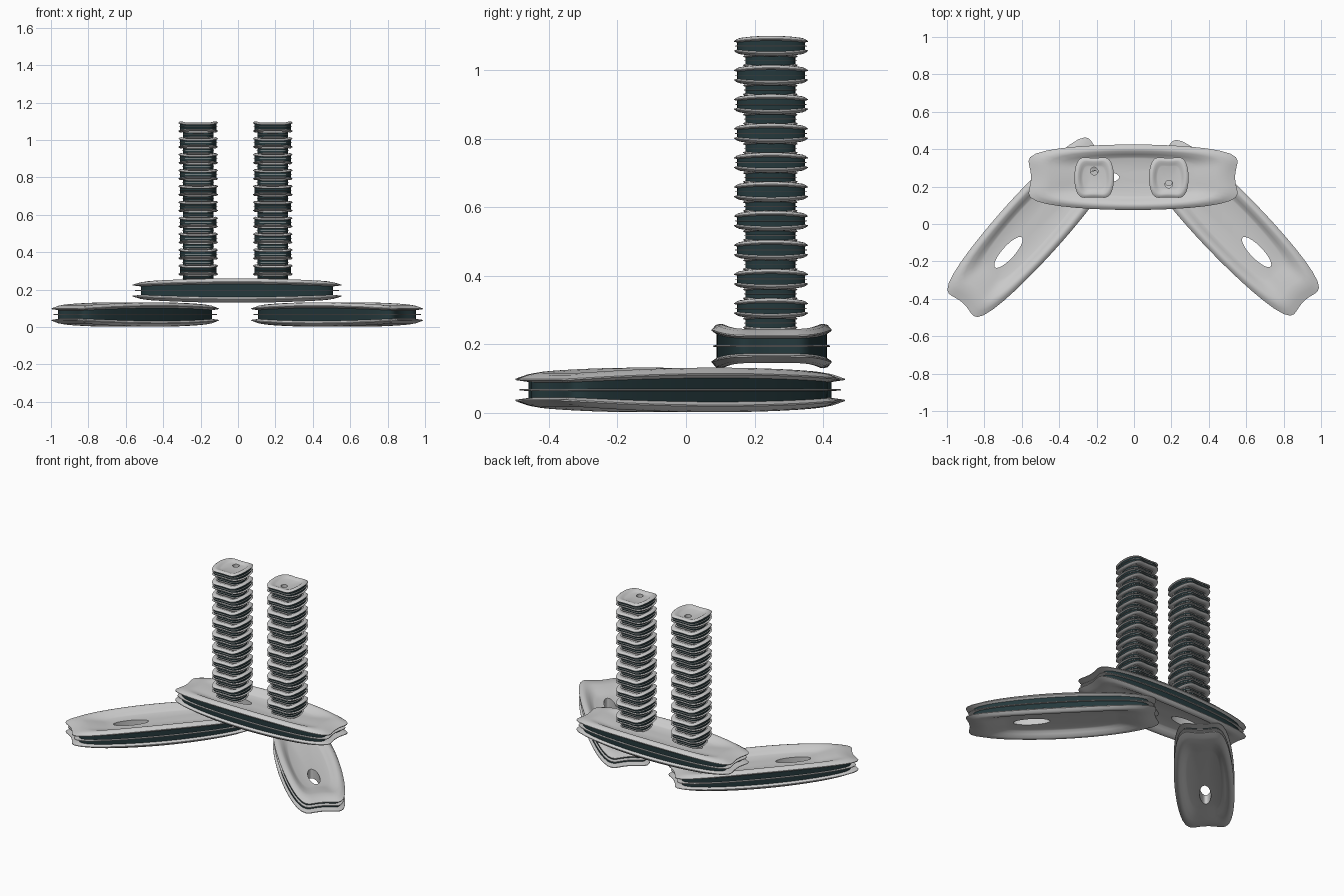
import bpy, math

if "Cube" in bpy.data.objects:
    bpy.data.objects.remove(bpy.data.objects["Cube"])

SEG = 64
dark = bpy.data.materials.new("dark_core")
dark.diffuse_color = (0.018, 0.04, 0.045, 1)
dark.use_nodes = True
dark.node_tree.nodes["Principled BSDF"].inputs["Base Color"].default_value = dark.diffuse_color


def outline(i):
    """Rounded rectangle with bulging long sides and slightly concave ends."""
    a = 2 * math.pi * i / SEG
    c, s = math.cos(a), math.sin(a)
    r = (abs(c) ** 6 + abs(s) ** 6) ** (-1 / 6)
    x, y = r * c, r * s
    return x * 1.05 * (1 - 0.08 * (1 - y * y)), y * (1 - 0.24 * x * x), x * x


def ring(scale, z_side, z_end, dims):
    """One loop of the loft; height blends from long sides to ends (saddle)."""
    pts = []
    for i in range(SEG):
        x, y, t = outline(i)
        if scale is None:                      # loop of the off-centre hole
            a = 2 * math.pi * i / SEG
            x, y, z = 0.32 + 0.19 * math.cos(a), 0.19 * math.sin(a), z_side
        else:
            x, y, z = x * scale, y * scale, z_side + (z_end - z_side) * t
        pts.append((x * dims[0], y * dims[1], z * dims[2]))
    return pts


def loft(name, profiles, dims):
    verts, faces = [], []
    for prof in profiles:
        base = len(verts)
        for p in prof:
            verts += ring(*p, dims)
        for k in range(len(prof) - 1):
            for i in range(SEG):
                j = (i + 1) % SEG
                a, b = base + k * SEG, base + (k + 1) * SEG
                faces.append((a + i, a + j, b + j, b + i))
    me = bpy.data.meshes.new(name)
    me.from_pydata(verts, [], faces)
    me.update()
    me.shade_smooth()
    me.set_sharp_from_angle(angle=math.radians(35))
    return me


# upper flange: underside, thin rim, crown, dish, hole edge
upper = [(0.90, 0.50, 0.32), (1.0, 0.68, 0.42), (1.0, 0.74, 0.48),
         (0.93, 0.95, 0.66), (0.86, 1.0, 0.76), (0.80, 0.97, 0.74),
         (0.70, 0.72, 0.62), (0.62, 0.52, 0.52), (0.57, 0.46, 0.46),
         (None, 0.46, 0.46)]
lower = [(s, -a, -b) for s, a, b in reversed(upper)]
mid_rib = [(0.90, 0.05, 0.05), (0.975, 0.03, 0.03),
           (0.975, -0.03, -0.03), (0.90, -0.05, -0.05)]
core_band = [(0.92, 0.56, 0.36), (0.92, -0.56, -0.36)]


def unit_meshes(name, dims):
    return (loft(name + "_shell", [upper + lower, mid_rib], dims),
            loft(name + "_core", [core_band], dims))


plate = unit_meshes("plate", (0.565, 0.175, 0.065))
bead = unit_meshes("bead", (0.109, 0.106, 0.030))
spacer = unit_meshes("spacer", (0.080, 0.088, 0.027))
for m in (plate, bead, spacer):
    m[1].materials.append(dark)


def place(name, meshes, loc, angle):
    for me, suffix in zip(meshes, ("shell", "core")):
        ob = bpy.data.objects.new(f"{name}_{suffix}", me)
        ob.location = loc
        ob.rotation_euler.z = math.radians(angle)
        bpy.context.collection.objects.link(ob)


# two splayed feet and the crossbar resting on them
place("left_foot", plate, (-0.55, -0.017, 0.067), 228)
place("right_foot", plate, (0.53, -0.02, 0.067), -46)
place("crossbar", plate, (-0.005, 0.25, 0.195), 180)

# two columns of stacked beads with narrower spacers between
for side, x, turn in (("left", -0.213, 90), ("right", 0.186, -90)):
    for k in range(10):
        z = 0.305 + 0.085 * k
        place(f"{side}_column_bead_{k}", bead, (x, 0.248, z), turn)
        place(f"{side}_column_spacer_{k}", spacer, (x, 0.246, z - 0.043), turn)
